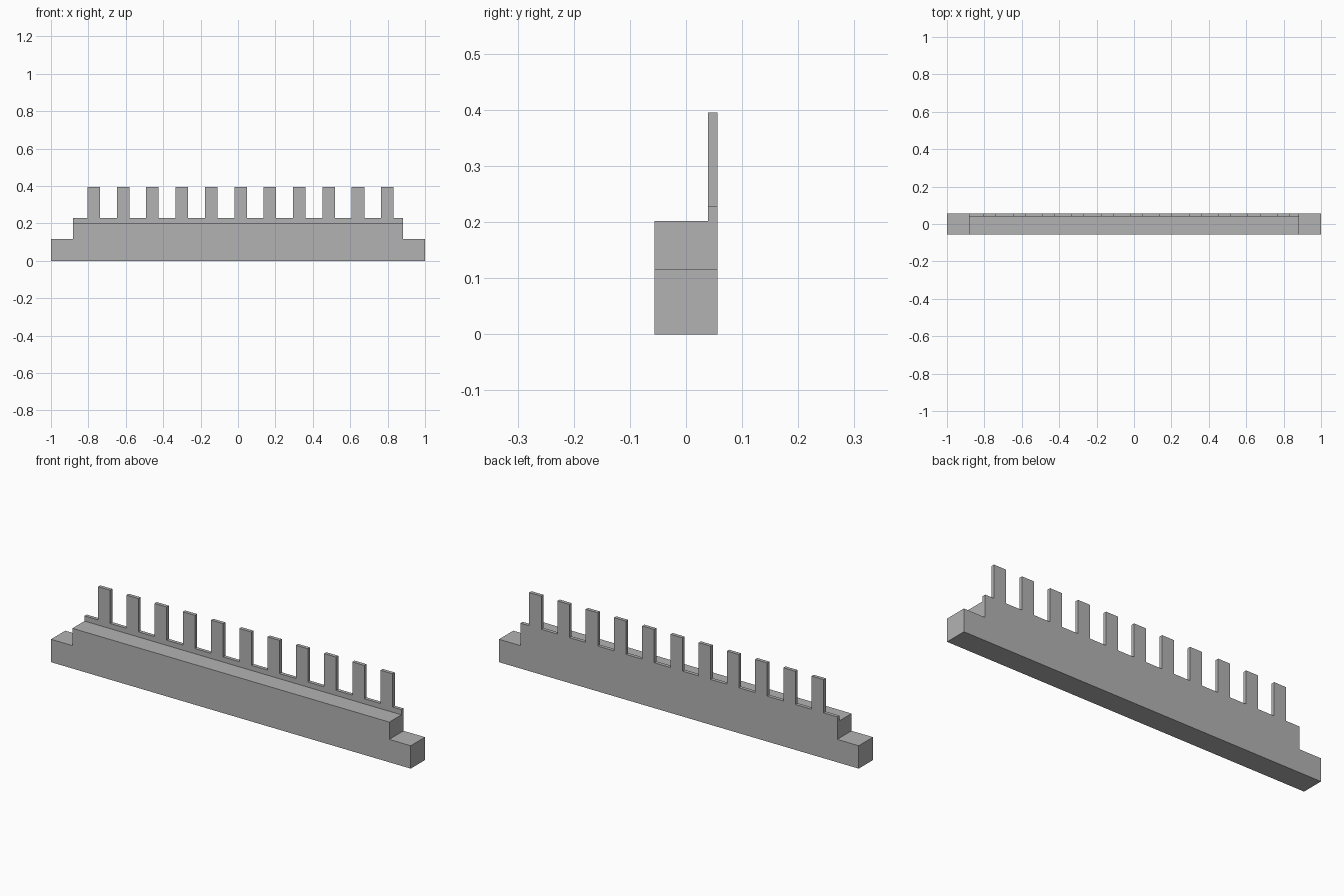
import bpy
import bmesh

cube = bpy.data.objects.get("Cube")
if cube:
    bpy.data.objects.remove(cube, do_unlink=True)

grey = bpy.data.materials.new("plain grey")
grey.use_nodes = True
colour = (0.45, 0.45, 0.45, 1)
grey.diffuse_color = colour
grey.node_tree.nodes["Principled BSDF"].inputs["Base Color"].default_value = colour

FRONT, RIDGE_FRONT, BACK = -0.0565, 0.039, 0.0565
END_TOP, BODY_TOP, RIDGE_TOP, TOOTH_TOP = 0.115, 0.202, 0.228, 0.395
HALF_BODY = 0.881


def extrude_profile(name, outline, y0, y1):
    """Extrude an (x, z) outline along y into a solid."""
    bm = bmesh.new()
    face = bm.faces.new([bm.verts.new((x, y0, z)) for x, z in outline])
    result = bmesh.ops.extrude_face_region(bm, geom=[face])
    moved = [v for v in result["geom"] if isinstance(v, bmesh.types.BMVert)]
    bmesh.ops.translate(bm, verts=moved, vec=(0, y1 - y0, 0))
    bmesh.ops.recalc_face_normals(bm, faces=bm.faces)
    mesh = bpy.data.meshes.new(name)
    bm.to_mesh(mesh)
    bm.free()
    mesh.materials.append(grey)
    obj = bpy.data.objects.new(name, mesh)
    bpy.context.collection.objects.link(obj)
    return obj


# Beam with a lowered step at each end
right_half = [(1, 0), (1, END_TOP), (HALF_BODY, END_TOP), (HALF_BODY, BODY_TOP)]
left_half = [(-x, z) for x, z in reversed(right_half)]
extrude_profile("stepped_beam", right_half + left_half, FRONT, BACK)

# Thin rear ridge with a row of upright teeth, set slightly off centre
TEETH, PITCH, WIDTH, OFFSET = 11, 0.157, 0.067, 0.0135
comb = [(-HALF_BODY, BODY_TOP), (-HALF_BODY, RIDGE_TOP)]
for i in range(TEETH):
    centre = OFFSET + (i - (TEETH - 1) / 2) * PITCH
    a, b = centre - WIDTH / 2, centre + WIDTH / 2
    comb += [(a, RIDGE_TOP), (a, TOOTH_TOP), (b, TOOTH_TOP), (b, RIDGE_TOP)]
comb += [(HALF_BODY, RIDGE_TOP), (HALF_BODY, BODY_TOP)]
extrude_profile("toothed_ridge", comb, RIDGE_FRONT, BACK)
